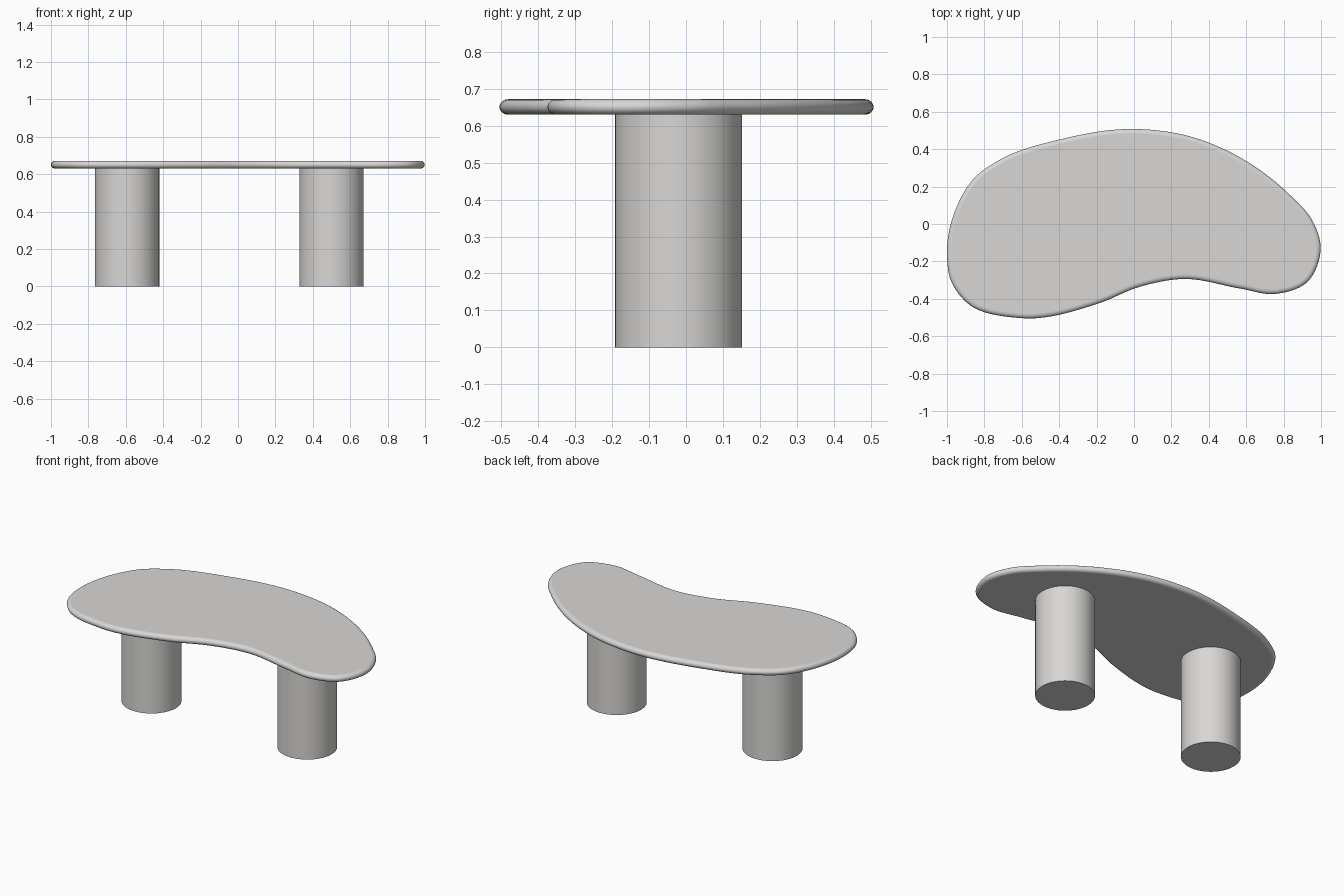
import bpy, bmesh, math
from mathutils import Vector

if "Cube" in bpy.data.objects:
    bpy.data.objects.remove(bpy.data.objects["Cube"])

stone = bpy.data.materials.new("warm light grey")
stone.diffuse_color = (0.69, 0.68, 0.665, 1)
stone.use_nodes = True
stone.node_tree.nodes["Principled BSDF"].inputs["Base Color"].default_value = stone.diffuse_color


def finish(name, bm):
    # smooth walls, flat horizontal caps
    bmesh.ops.recalc_face_normals(bm, faces=bm.faces)
    for f in bm.faces:
        f.smooth = len(f.verts) <= 4
    me = bpy.data.meshes.new(name)
    bm.to_mesh(me)
    bm.free()
    me.materials.append(stone)
    ob = bpy.data.objects.new(name, me)
    bpy.context.collection.objects.link(ob)
    return ob


def loft(name, rings):
    bm = bmesh.new()
    loops = [[bm.verts.new(p) for p in r] for r in rings]
    n = len(loops[0])
    for a, b in zip(loops, loops[1:]):
        for i in range(n):
            j = (i + 1) % n
            bm.faces.new((a[i], a[j], b[j], b[i]))
    bm.faces.new(loops[0][::-1])
    bm.faces.new(loops[-1])
    return finish(name, bm)


def smooth_loop(pts, steps):
    # closed cubic through the points, chord-length parameterised
    n = len(pts)
    d = [(pts[(i + 1) % n] - pts[i]).length for i in range(n)]
    tan = []
    for i in range(n):
        a, b = d[i - 1], d[i]
        s0 = (pts[i] - pts[i - 1]) / a
        s1 = (pts[(i + 1) % n] - pts[i]) / b
        tan.append((s0 * b + s1 * a) / (a + b))
    out = []
    for i in range(n):
        j = (i + 1) % n
        for k in range(steps):
            t = k / steps
            out.append(pts[i] * (2*t**3 - 3*t**2 + 1) + tan[i] * d[i] * (t**3 - 2*t**2 + t)
                       + pts[j] * (3*t**2 - 2*t**3) + tan[j] * d[i] * (t**3 - t**2))
    return out


# kidney-shaped outline, clockwise seen from above
outline = [(-1, -0.17), (-0.953, 0.08), (-0.85, 0.25), (-0.715, 0.345), (-0.396, 0.452),
           (0, 0.508), (0.30, 0.468), (0.556, 0.362), (0.834, 0.155), (0.95, 0.025),
           (0.998, -0.125), (0.925, -0.312), (0.754, -0.374), (0.567, -0.345),
           (0.262, -0.294), (0.03, -0.336), (-0.19, -0.425), (-0.61, -0.503),
           (-0.895, -0.42), (-0.98, -0.30)]
loop = smooth_loop([Vector(p) for p in outline], 10)
n = len(loop)
inward = []
for i in range(n):
    t = (loop[(i + 1) % n] - loop[i - 1]).normalized()
    inward.append(Vector((t.y, -t.x)))

# table top with a rounded edge
mid, half, depth, seg = 0.651, 0.021, 0.024, 12
rings = []
for k in range(seg + 1):
    a = -math.pi / 2 + math.pi * k / seg
    inset = depth * (1 - math.cos(a))
    z = mid + half * math.sin(a)
    rings.append([(*(p + m * inset), z) for p, m in zip(loop, inward)])
loft("table_top", rings)

# two round pillar legs
for name, x in (("left_leg", -0.593), ("right_leg", 0.5)):
    circle = [(x + 0.172 * math.cos(2 * math.pi * i / 96),
               -0.02 + 0.172 * math.sin(2 * math.pi * i / 96)) for i in range(96)]
    loft(name, [[(*c, z) for c in circle] for z in (0, 0.631)])
